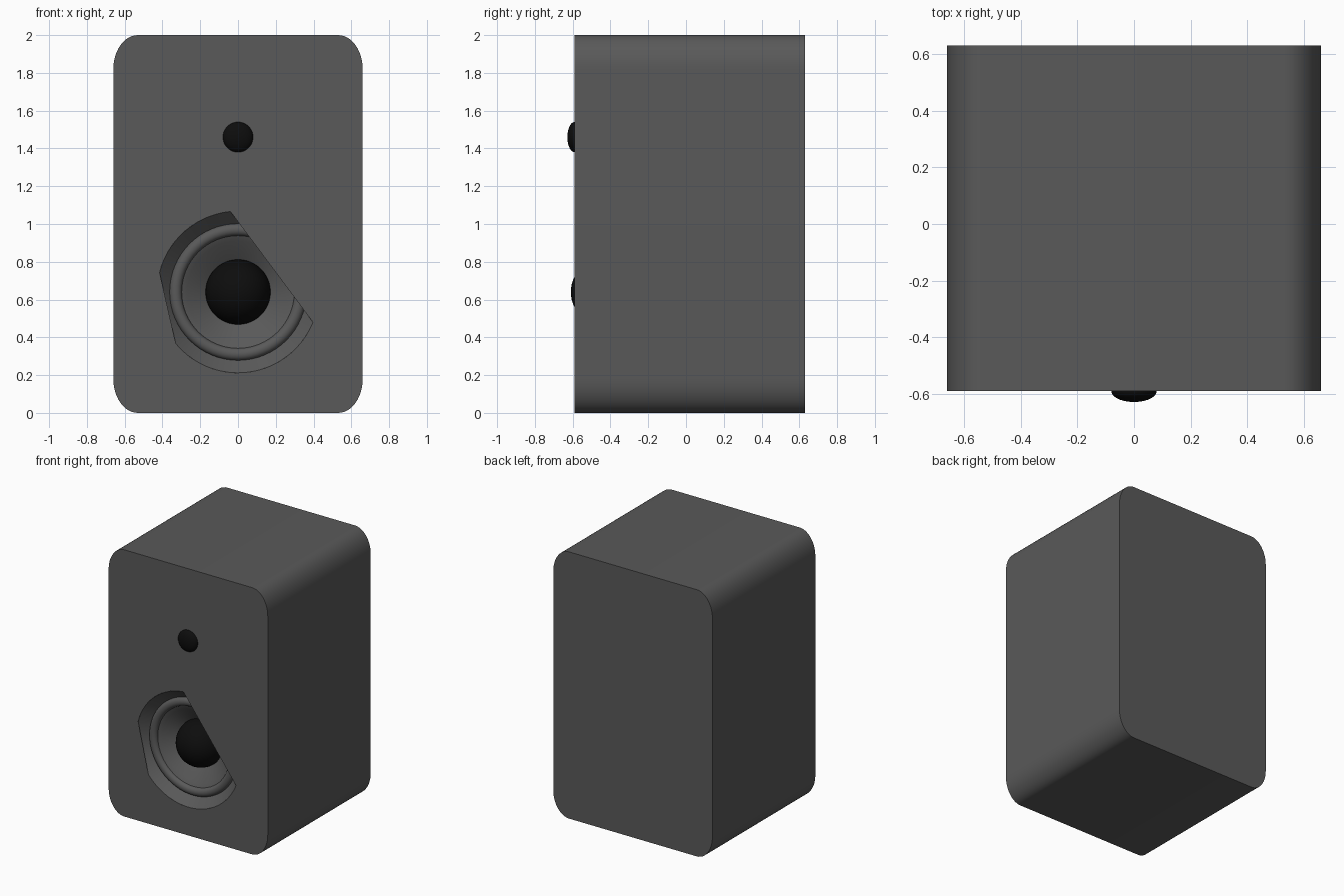
import bpy, bmesh
from math import cos, sin, pi, radians

if "Cube" in bpy.data.objects:
    bpy.data.objects.remove(bpy.data.objects["Cube"])

FRONT, BACK = -0.59, 0.63
WOOFER_Z, TWEETER_Z = 0.64, 1.46
RIM = 0.428


def material(name, v):
    m = bpy.data.materials.new(name)
    m.diffuse_color = (v, v, v, 1)
    m.use_nodes = True
    m.node_tree.nodes["Principled BSDF"].inputs["Base Color"].default_value = m.diffuse_color
    return m


GREY = material("dark_grey", 0.1)
BLACK = material("black", 0.004)


def finish(bm, name, mat):
    me = bpy.data.meshes.new(name)
    bm.to_mesh(me)
    bm.free()
    ob = bpy.data.objects.new(name, me)
    bpy.context.collection.objects.link(ob)
    me.materials.append(mat)
    bpy.ops.object.select_all(action='DESELECT')
    ob.select_set(True)
    bpy.context.view_layer.objects.active = ob
    bpy.ops.object.shade_smooth_by_angle(angle=radians(30))
    return ob


def arc(cx, cz, rx, rz, a0, a1, n):
    angles = [radians(a0 + (a1 - a0) * i / n) for i in range(n + 1)]
    return [(cx + rx * cos(a), cz + rz * sin(a)) for a in angles]


def loop_edges(bm, verts):
    return [bm.edges.new((v, verts[(i + 1) % len(verts)])) for i, v in enumerate(verts)]


def lathe(name, profile, mat, seg=64):
    """Revolve (radius, depth behind the front) around the woofer axis."""
    bm = bmesh.new()
    rings = [[bm.verts.new((r * cos(2 * pi * i / seg), FRONT + d,
                            WOOFER_Z + r * sin(2 * pi * i / seg)))
              for i in range(seg)] for r, d in profile]
    for a, b in zip(rings, rings[1:]):
        for i in range(seg):
            j = (i + 1) % seg
            bm.faces.new((a[i], a[j], b[j], b[i]))
    return finish(bm, name, mat)


def dome(name, z, y, r, depth):
    bm = bmesh.new()
    bmesh.ops.create_uvsphere(bm, u_segments=48, v_segments=24, radius=1)
    bmesh.ops.scale(bm, vec=(r, depth, r), verts=bm.verts)
    bmesh.ops.translate(bm, vec=(0, y, z), verts=bm.verts)
    return finish(bm, name, BLACK)


# Cabinet: rounded outline extruded in depth
outline = []
for sx, sz, a in ((1, 1, 0), (-1, 1, 90), (-1, -1, 180), (1, -1, 270)):
    outline += arc(sx * 0.53, 1 + sz * 0.82, 0.13, 0.18, a, a + 90, 12)
bm = bmesh.new()
front = [bm.verts.new((x, FRONT, z)) for x, z in outline]
back = [bm.verts.new((x, BACK, z)) for x, z in outline]
for i in range(len(front)):
    j = (i + 1) % len(front)
    bm.faces.new((front[i], back[i], back[j], front[j]))
bm.faces.new(back)

# Front panel: opening made of two arcs joined by straight cuts
opening = (arc(0, WOOFER_Z, RIM, RIM, 95.4, 166, 14)
           + arc(0, WOOFER_Z, RIM, RIM, 219.7, 338, 22))
hole = [bm.verts.new((x, FRONT, z)) for x, z in opening]
edges = [bm.edges.get((v, front[(i + 1) % len(front)])) for i, v in enumerate(front)]
edges += loop_edges(bm, hole)
bmesh.ops.triangle_fill(bm, use_beauty=True, use_dissolve=False,
                        edges=edges, normal=(0, -1, 0))
bmesh.ops.recalc_face_normals(bm, faces=bm.faces)
for f in bm.faces:
    c = f.calc_center_median()
    if abs(c.y - FRONT) < 1e-4 and f.normal.y > 0:
        f.normal_flip()
finish(bm, "cabinet", GREY)

# Woofer: sloping recess wall, half-round surround and cone
lathe("woofer_recess", [(RIM, 0), (0.362, 0.065)], GREY)
roll = [(0.33 + 0.032 * cos(pi * i / 10), 0.065 - 0.028 * sin(pi * i / 10))
        for i in range(11)]
lathe("woofer_surround", roll, GREY)
lathe("woofer_cone", [(0.298, 0.065), (0.27, 0.078), (0.12, 0.19)], GREY)
dome("woofer_dust_cap", WOOFER_Z, -0.44, 0.172, 0.17)

# Tweeter
dome("tweeter_dome", TWEETER_Z, FRONT, 0.08, 0.038)
